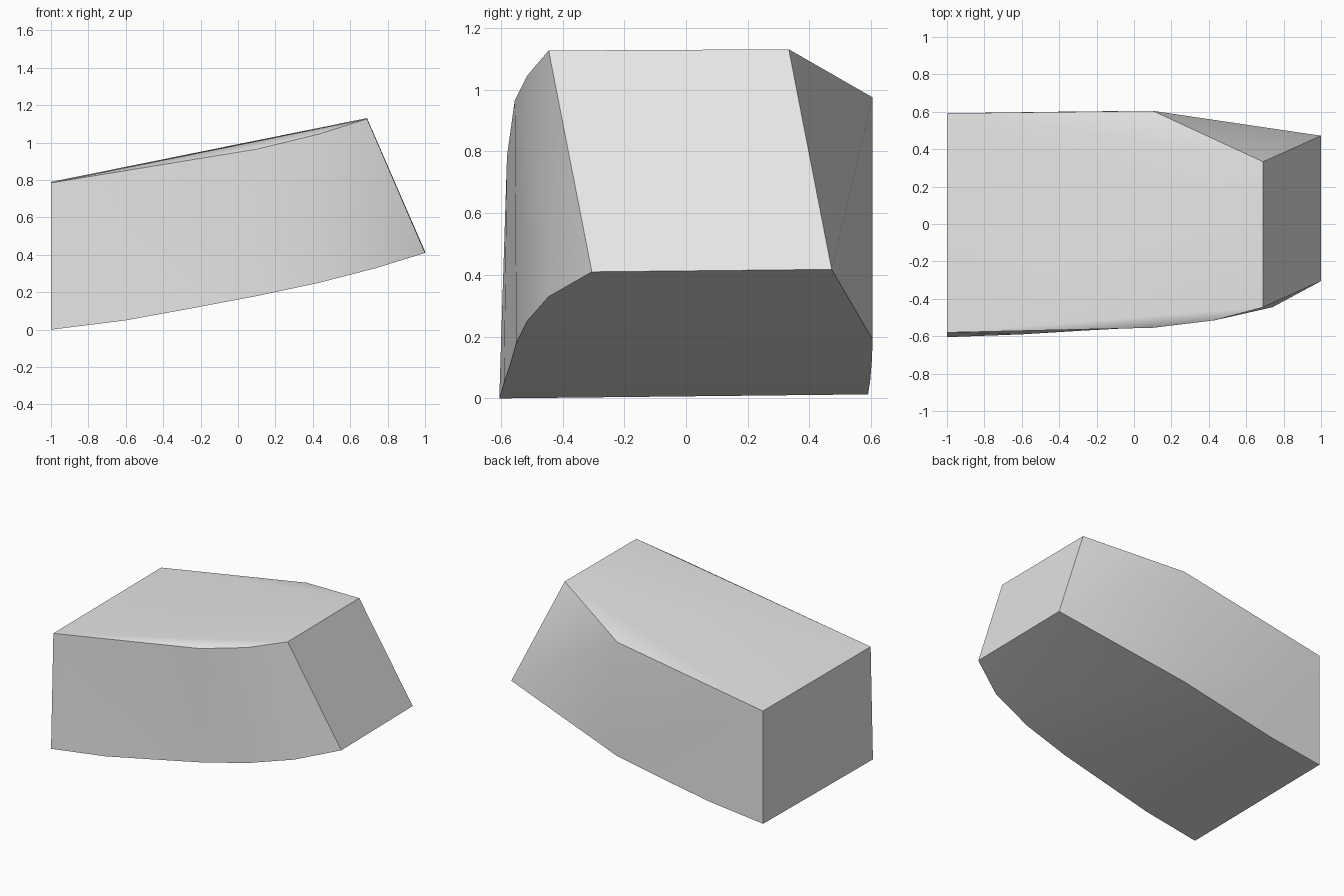
import bpy
import bmesh
from math import radians

cube = bpy.data.objects.get("Cube")
if cube:
    bpy.data.objects.remove(cube, do_unlink=True)

# One plain grey for the whole block
grey = bpy.data.materials.new("light_grey")
grey.use_nodes = True
color = (0.8, 0.8, 0.8, 1)
grey.diffuse_color = color
grey.node_tree.nodes["Principled BSDF"].inputs["Base Color"].default_value = color

# Edge rails of the block, running from the tail to the raised end
front_low_path = [(-1, -.605, 0), (-.6, -.59, .05), (-.27, -.57, .11), (.1, -.55, .18),
                  (.43, -.515, .25), (.74, -.445, .33), (1, -.305, .41)]
front_top_path = [(-1, -.58, .785), (.1, -.555, .965), (.43, -.515, 1.045), (.69, -.445, 1.127)]
back_low_path = [(-1, .59, .013), (-.6, .597, .06), (-.27, .602, .12), (.1, .605, .19), (1, .472, .418)]
back_top_path = [(-1, .592, .79), (.1, .605, .975), (.69, .333, 1.131)]

bm = bmesh.new()


def rail(path):
    return [bm.verts.new(p) for p in path]


def stitch(a, b, partner):
    """Join rail a to rail b; partner gives the index in b for each point of a."""
    for i in range(len(a) - 1):
        p, q = b[partner[i]], b[partner[i + 1]]
        bm.faces.new((a[i], a[i + 1], p))
        if p is not q:
            bm.faces.new((a[i + 1], q, p))


front_low, front_top, back_low, back_top = map(
    rail, (front_low_path, front_top_path, back_low_path, back_top_path))

# Curved front wall, angled back wall, bowed underside
stitch(front_low, front_top, [0, 0, 0, 1, 2, 3, 3])
stitch(back_low, back_top, [0, 0, 0, 1, 2])
stitch(front_low, back_low, [0, 1, 2, 3, 3, 4, 4])

# Flat tail and sloped raised end
for i in (0, -1):
    bm.faces.new((front_low[i], back_low[i], back_top[i], front_top[i]))

# Top plane with a folded strip along each long side
bm.faces.new((front_top[0], front_top[-1], back_top[-1], back_top[0]))
bm.faces.new(back_top)
for i in (1, 2):
    bm.faces.new((front_top[0], front_top[i], front_top[i + 1]))

bmesh.ops.recalc_face_normals(bm, faces=bm.faces)
mesh = bpy.data.meshes.new("curved_block")
bm.to_mesh(mesh)
bm.free()
mesh.materials.append(grey)

block = bpy.data.objects.new("curved_block", mesh)
bpy.context.collection.objects.link(block)
bpy.ops.object.select_all(action="DESELECT")
block.select_set(True)
bpy.context.view_layer.objects.active = block
bpy.ops.object.shade_smooth_by_angle(angle=radians(45))
